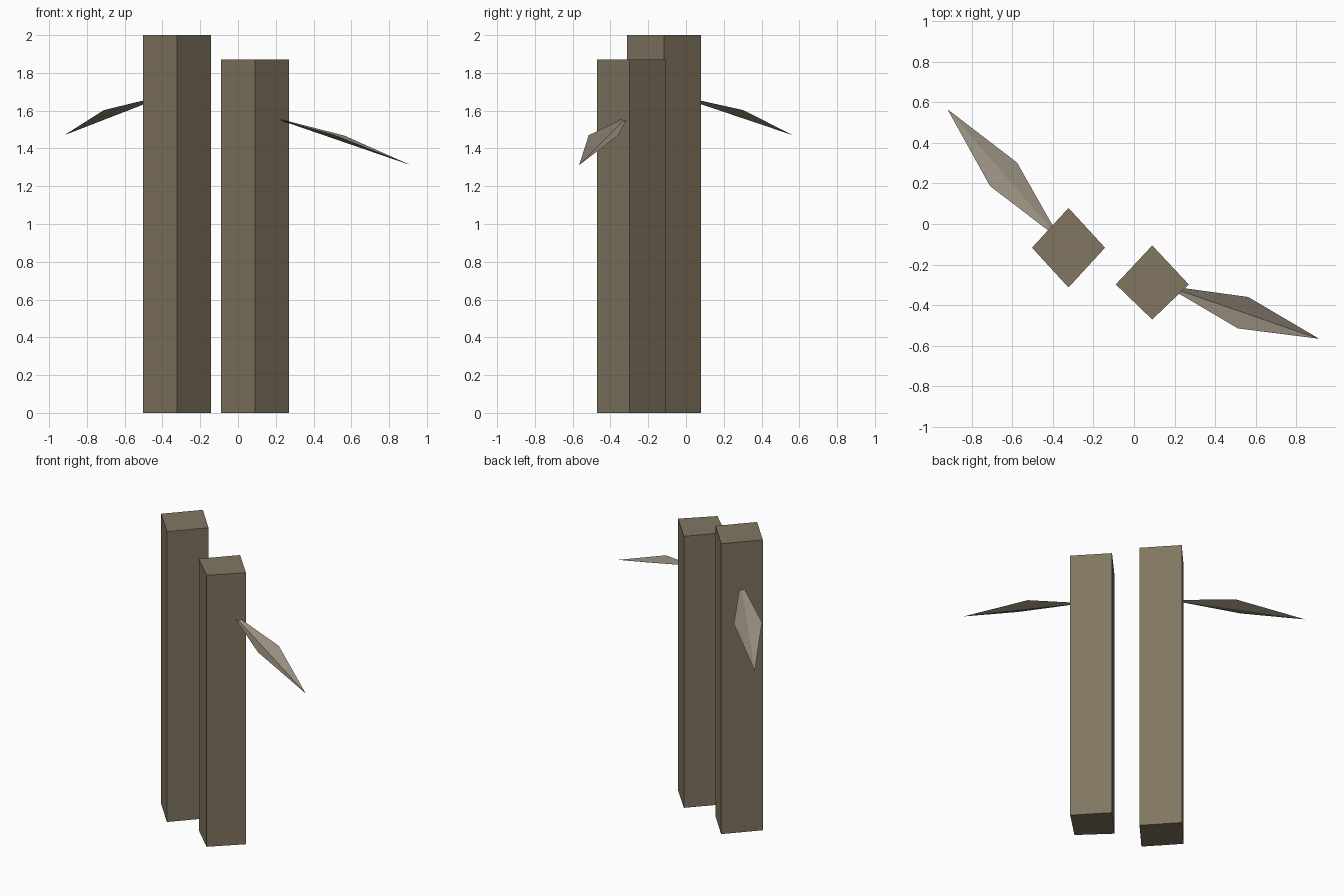
import bpy
import bmesh
from mathutils import Vector

if "Cube" in bpy.data.objects:
    bpy.data.objects.remove(bpy.data.objects["Cube"])


def material(name, rgb):
    mat = bpy.data.materials.new(name)
    mat.diffuse_color = (*rgb, 1)
    mat.use_nodes = True
    mat.node_tree.nodes["Principled BSDF"].inputs["Base Color"].default_value = mat.diffuse_color
    return mat


def add_object(name, bm, mat):
    mesh = bpy.data.meshes.new(name)
    bm.to_mesh(mesh)
    bm.free()
    mesh.materials.append(mat)
    obj = bpy.data.objects.new(name, mesh)
    bpy.context.collection.objects.link(obj)
    return obj


def post(name, x, y, rx, ry_front, ry_back, height, mat):
    """Square post turned corner-on, extruded from its footprint."""
    bm = bmesh.new()
    corners = [(x - rx, y), (x, y - ry_front), (x + rx, y), (x, y + ry_back)]
    base = bm.faces.new([bm.verts.new((cx, cy, 0)) for cx, cy in corners])
    top = bmesh.ops.extrude_face_region(bm, geom=[base])["geom"]
    moved = [v for v in top if isinstance(v, bmesh.types.BMVert)]
    bmesh.ops.translate(bm, verts=moved, vec=Vector((0, 0, height)))
    bmesh.ops.recalc_face_normals(bm, faces=bm.faces)
    return add_object(name, bm, mat)


def leaf(name, root, side_a, tip, side_b, mat):
    """Thin leaf folded along the line from root to tip."""
    bm = bmesh.new()
    r, a, t, b = [bm.verts.new(p) for p in (root, side_a, tip, side_b)]
    for tri in ((r, a, t), (r, t, b)):
        face = bm.faces.new(tri)
        face.normal_update()
        if face.normal.z < 0:
            face.normal_flip()
    return add_object(name, bm, mat)


bark = material("bark", (0.22, 0.18, 0.12))
leaf_mat = material("leaf", (0.31, 0.27, 0.21))

# Two upright stalks
post("tall_stalk", -0.323, -0.117, 0.18, 0.196, 0.196, 2.0, bark)
post("short_stalk", 0.09, -0.298, 0.18, 0.173, 0.192, 1.87, bark)

# One drooping leaf on the outer side of each stalk
leaf("tall_stalk_leaf", (-0.36, -0.08, 1.688), (-0.71, 0.187, 1.603),
     (-0.92, 0.566, 1.47), (-0.577, 0.303, 1.603), leaf_mat)
leaf("short_stalk_leaf", (0.155, -0.304, 1.573), (0.513, -0.515, 1.47),
     (0.913, -0.566, 1.312), (0.563, -0.36, 1.468), leaf_mat)
